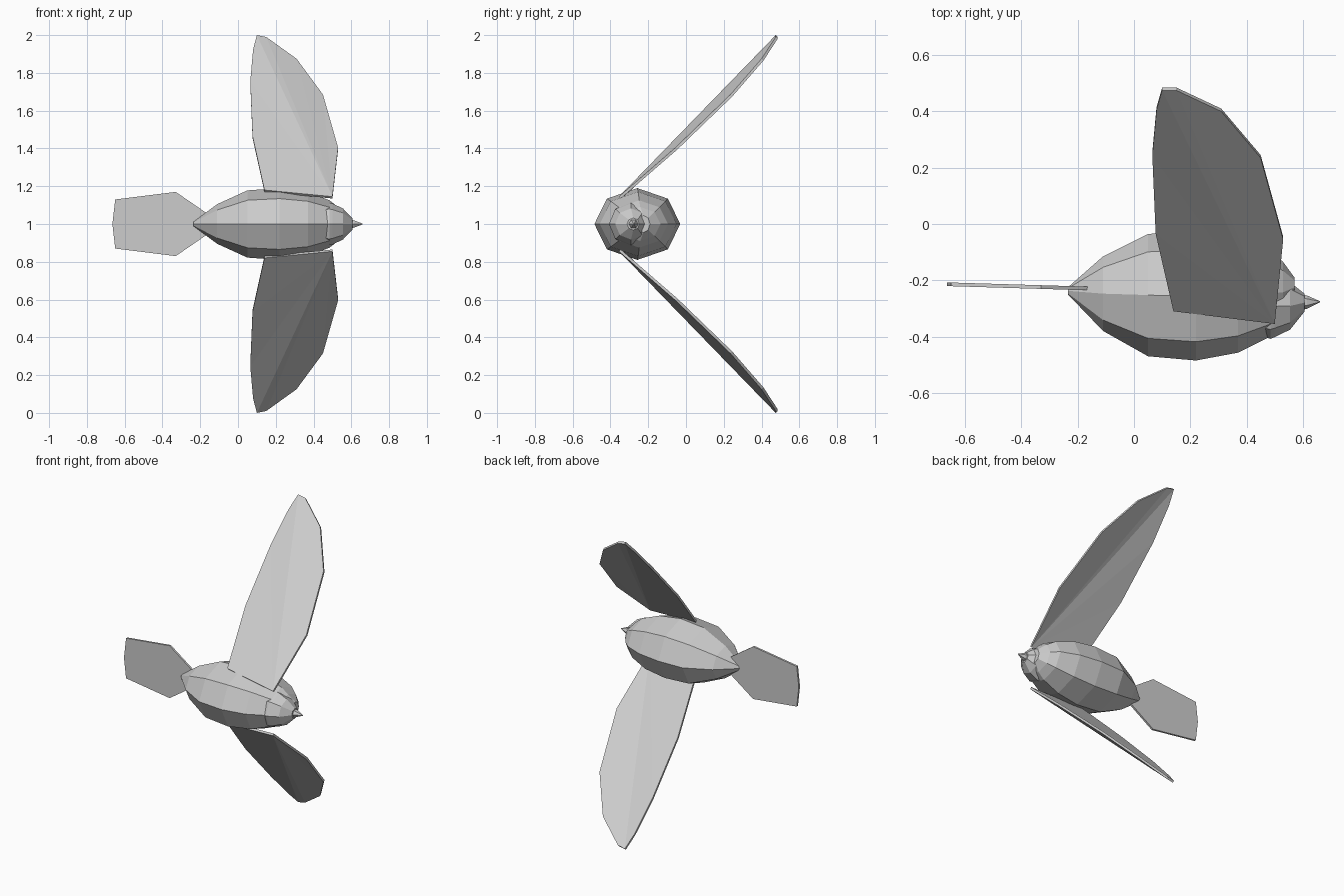
import bpy, bmesh, math
from mathutils import Vector

if "Cube" in bpy.data.objects:
    bpy.data.objects.remove(bpy.data.objects["Cube"])


def finish(name, bm):
    bmesh.ops.recalc_face_normals(bm, faces=bm.faces)
    mesh = bpy.data.meshes.new(name)
    bm.to_mesh(mesh)
    bm.free()
    obj = bpy.data.objects.new(name, mesh)
    bpy.context.collection.objects.link(obj)
    return obj


def loft(name, rings, sides):
    """Rings along x: (x, low y, high y, z radius)."""
    bm = bmesh.new()
    loops = []
    for x, y0, y1, rz in rings:
        c, ry = (y0 + y1) / 2, (y1 - y0) / 2
        loops.append([bm.verts.new((x, c + ry * math.cos(a), 1 + rz * math.sin(a)))
                      for a in (2 * math.pi * i / sides for i in range(sides))])
    for a, b in zip(loops, loops[1:]):
        for i in range(sides):
            j = (i + 1) % sides
            bm.faces.new((a[i], a[j], b[j], b[i]))
    bm.faces.new(loops[0])
    bm.faces.new(loops[-1])
    return finish(name, bm)


def slab(name, points, normal, thickness):
    """Thin plate: outline fanned from its first point, given a thickness."""
    bm = bmesh.new()
    off = Vector(normal).normalized() * thickness / 2
    top = [bm.verts.new(Vector(p) + off) for p in points]
    low = [bm.verts.new(Vector(p) - off) for p in points]
    n = len(points)
    for side in (top, low):
        for i in range(1, n - 1):
            bm.faces.new((side[0], side[i], side[i + 1]))
    for i in range(n):
        j = (i + 1) % n
        bm.faces.new((top[i], top[j], low[j], low[i]))
    return finish(name, bm)


# Plump eight-sided body
loft("body", [(-0.235, -0.25, -0.225, 0.012), (-0.11, -0.38, -0.115, 0.105),
              (0.05, -0.47, -0.035, 0.178), (0.22, -0.485, -0.03, 0.19),
              (0.37, -0.457, -0.05, 0.17), (0.485, -0.40, -0.095, 0.125),
              (0.53, -0.35, -0.135, 0.09), (0.57, -0.26, -0.19, 0.045)], 8)

# Head and beak
loft("head", [(0.40, -0.385, -0.19, 0.095), (0.485, -0.408, -0.18, 0.112),
              (0.50, -0.402, -0.183, 0.108), (0.555, -0.375, -0.207, 0.083),
              (0.605, -0.312, -0.247, 0.032)], 8)
loft("beak", [(0.59, -0.307, -0.25, 0.028), (0.615, -0.301, -0.254, 0.022),
              (0.66, -0.278, -0.274, 0.002)], 6)

# Pair of wings, mirrored about the body axis (x, y, height from axis)
wing = [(0.50, -0.35, 0.14), (0.53, -0.05, 0.40), (0.45, 0.24, 0.68),
        (0.31, 0.405, 0.87), (0.15, 0.48, 0.985), (0.10, 0.48, 0.995),
        (0.08, 0.41, 0.92), (0.065, 0.25, 0.75), (0.077, -0.03, 0.46),
        (0.14, -0.305, 0.175)]
for side, s in (("upper", 1), ("lower", -1)):
    slab(side + "_wing", [(x, y, 1 + s * z) for x, y, z in wing], (0, -0.72, s * 0.69), 0.014)

# Flat fan tail
half = [(-0.165, 0.057), (-0.33, 0.17), (-0.65, 0.13)]
outline = half + [(-0.665, 0)] + [(x, -z) for x, z in reversed(half)]
slab("tail", [(x, -0.229 - 0.03 * (x + 0.165) / 1.0, 1 + z) for x, z in outline], (0, 1, 0), 0.013)
